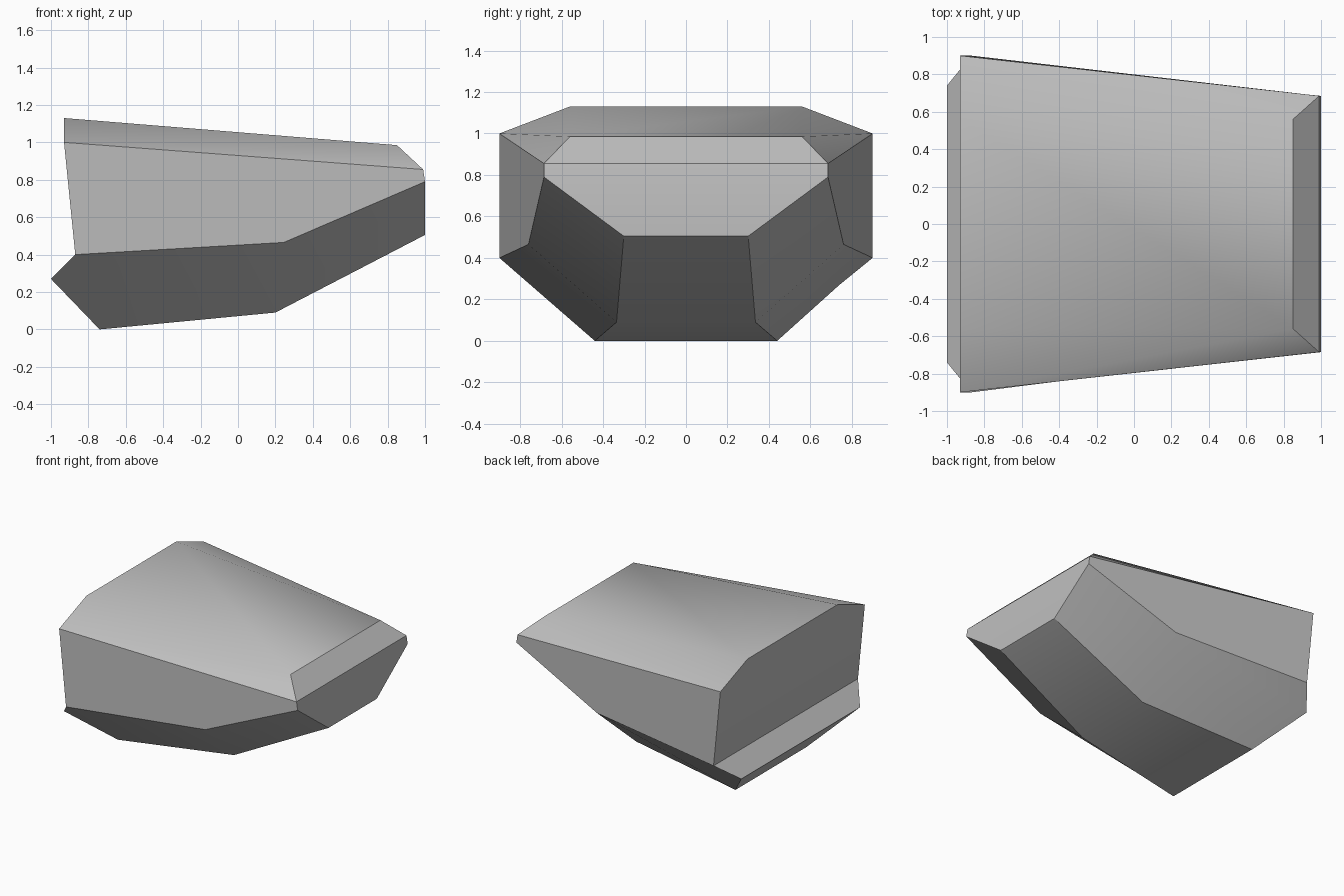
import bpy, bmesh, math

cube = bpy.data.objects.get("Cube")
if cube:
    bpy.data.objects.remove(cube, do_unlink=True)

# Closed profile along the hull: x, half width, z
RING = [
    (-0.93, 0.56, 1.13),   # 0 rear roof
    (0.85, 0.56, 0.985),   # 1 front roof
    (0.99, 0.685, 0.855),  # 2 nose upper
    (1.00, 0.685, 0.79),   # 3 nose side
    (1.00, 0.30, 0.505),   # 4 nose lower
    (0.20, 0.335, 0.09),   # 5 belly bend
    (-0.74, 0.44, 0.0),    # 6 belly rear
    (-1.00, 0.74, 0.27),   # 7 tail lip
    (-0.87, 0.90, 0.40),   # 8 rear side lower
    (-0.93, 0.90, 1.00),   # 9 rear side upper
    (0.245, 0.76, 0.465),  # 10 side bend (off the ring)
]
# Panels on one side: roof slope, upper side, lower side
SIDE = [(0, 9, 1), (1, 9, 2), (9, 8, 10, 3, 2), (8, 7, 6, 5, 10), (10, 5, 4, 3)]

bm = bmesh.new()
left = [bm.verts.new((x, y, z)) for x, y, z in RING]
right = [bm.verts.new((x, -y, z)) for x, y, z in RING]

# Panels spanning the full width
for i in range(10):
    j = (i + 1) % 10
    bm.faces.new((left[i], left[j], right[j], right[i]))
# Mirrored side panels
for panel in SIDE:
    bm.faces.new([left[i] for i in panel])
    bm.faces.new([right[i] for i in reversed(panel)])
bmesh.ops.recalc_face_normals(bm, faces=bm.faces)

mesh = bpy.data.meshes.new("faceted_hull")
bm.to_mesh(mesh)
bm.free()
hull = bpy.data.objects.new("faceted_hull", mesh)
bpy.context.scene.collection.objects.link(hull)

# Single plain colour
grey = bpy.data.materials.new("plain_grey")
grey.use_nodes = True
colour = (0.52, 0.52, 0.52, 1.0)
grey.diffuse_color = colour
for node in grey.node_tree.nodes:
    if node.type == 'BSDF_PRINCIPLED':
        node.inputs["Base Color"].default_value = colour
mesh.materials.append(grey)

# Smooth shallow creases, keep the hard edges
for ob in bpy.context.selected_objects:
    ob.select_set(False)
hull.select_set(True)
bpy.context.view_layer.objects.active = hull
bpy.ops.object.shade_smooth_by_angle(angle=math.radians(30))
